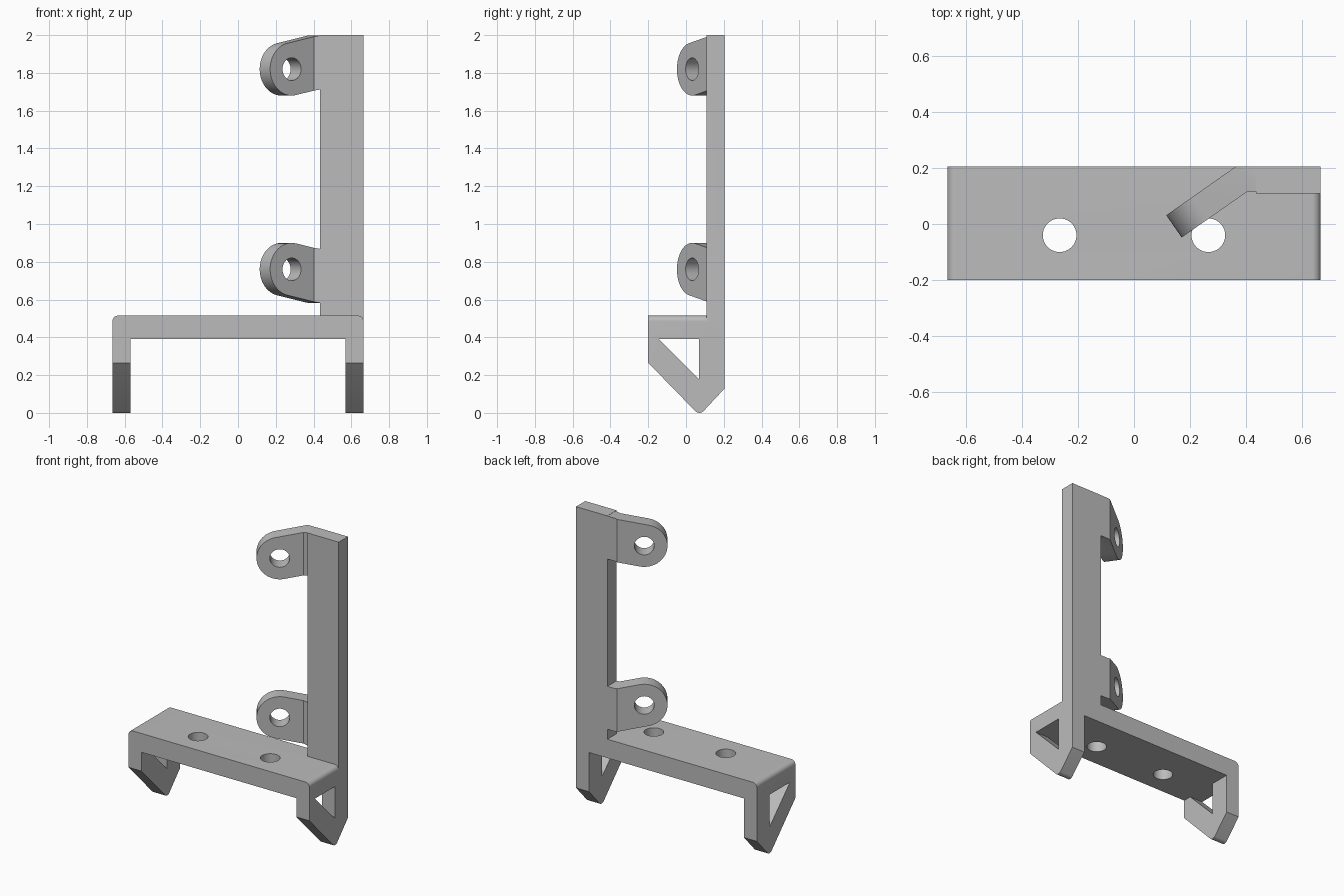
import bpy
import bmesh
from math import radians, cos, sin, tan
from mathutils import Vector

default = bpy.data.objects.get("Cube")
if default:
    bpy.data.objects.remove(default, do_unlink=True)

grey = bpy.data.materials.new("plain grey")
grey.use_nodes = True
colour = (0.5, 0.5, 0.5, 1)
grey.diffuse_color = colour
grey.node_tree.nodes["Principled BSDF"].inputs["Base Color"].default_value = colour

X, Y, Z = Vector((1, 0, 0)), Vector((0, 1, 0)), Vector((0, 0, 1))


def prism(name, points, u, v, start, end, origin=Vector()):
    """Extrude a 2D outline, drawn on axes u and v, between two offsets."""
    bm = bmesh.new()
    base = [bm.verts.new(origin + u * a + v * b + start) for a, b in points]
    face = bm.faces.new(base)
    grown = bmesh.ops.extrude_face_region(bm, geom=[face])["geom"]
    moved = [g for g in grown if isinstance(g, bmesh.types.BMVert)]
    bmesh.ops.translate(bm, verts=moved, vec=end - start)
    bmesh.ops.recalc_face_normals(bm, faces=bm.faces)
    mesh = bpy.data.meshes.new(name)
    bm.to_mesh(mesh)
    bm.free()
    mesh.materials.append(grey)
    obj = bpy.data.objects.new(name, mesh)
    bpy.context.collection.objects.link(obj)
    return obj


def arc(cx, cy, r, a0, a1, n):
    angles = [radians(a0 + (a1 - a0) * i / n) for i in range(n + 1)]
    return [(cx + r * cos(a), cy + r * sin(a)) for a in angles]


def circle(cx, cy, r):
    return arc(cx, cy, r, 0, 360, 40)[:-1]


def combine(target, tool, operation):
    """Apply a boolean and remove the tool."""
    mod = target.modifiers.new("combine", 'BOOLEAN')
    mod.operation = operation
    mod.solver = 'EXACT'
    mod.object = tool
    bpy.ops.object.select_all(action='DESELECT')
    bpy.context.view_layer.objects.active = target
    target.select_set(True)
    bpy.ops.object.modifier_apply(modifier=mod.name)
    bpy.data.objects.remove(tool, do_unlink=True)


# Base: rounded deck with two legs, trimmed to the pointed side shape
W, INNER, TOP, UNDER, BACK = 0.665, 0.57, 0.515, 0.39, 0.205
r = 0.03
front_outline = ([(W, -0.1)] + arc(W - r, TOP - r, r, 0, 90, 8)
                 + arc(r - W, TOP - r, r, 90, 180, 8)
                 + [(-W, -0.1), (-INNER, -0.1), (-INNER, UNDER),
                    (INNER, UNDER), (INNER, -0.1)])
bracket = prism("bracket", front_outline, X, Z, Y * -0.4, Y * 0.4)
side_outline = ([(-0.2, 0.7), (-0.2, 0.265)]
                + arc(0.071, 0.03, 0.03, 225, 315, 6)
                + [(BACK, 0.13), (BACK, 0.7)])
combine(bracket, prism("side_shape", side_outline, Y, Z, X * -0.9, X * 0.9), 'INTERSECT')

# Triangular leg windows and round deck holes
window = [(-0.143, UNDER), (0.07, UNDER), (0.07, 0.177)]
combine(bracket, prism("leg_windows", window, Y, Z, X * -0.9, X * 0.9), 'DIFFERENCE')
for x in (-0.265, 0.265):
    combine(bracket, prism("deck_hole", circle(x, -0.04, 0.06), X, Y,
                           Z * 0.2, Z * 0.8), 'DIFFERENCE')

# Upright post
post = [(0.435, 0.108), (W, 0.108), (W, BACK), (0.435, BACK)]
combine(bracket, prism("post", post, X, Y, Z * 0.45, Z * 2), 'UNION')

# Bent ears: plan shape trimmed to a tapered, round-ended outline
along = Vector((cos(radians(35)), sin(radians(35)), 0))
normal = Vector((-along.y, along.x, 0))
tip = Vector((0.17, -0.048, 0))
plan = [(0.115, 0.031), (0.17, -0.048), (0.403, 0.115), (0.5, 0.115),
        (0.5, 0.19), (0.45, BACK), (0.363, BACK)]
for name, height, tilt in (("upper_ear", 1.82, 11.5), ("lower_ear", 0.76, -11.5)):
    R, root = 0.14, 0.318
    rise = tan(radians(tilt)) * root
    shift = height - tan(radians(tilt)) * R
    half = R / cos(radians(tilt))
    high, low = shift + rise + half, shift + rise - half
    high = min(high, 2.0)
    outline = (arc(R, height, R, 90 + tilt, 270 + tilt, 28)
               + [(root, low), (0.8, low), (0.8, high), (root, high)])
    ear = prism(name, plan, X, Y, Z * (height - 0.3), Z * (height + 0.3))
    combine(ear, prism("ear_shape", outline, along, Z, normal * -0.5,
                       normal * 0.5, tip), 'INTERSECT')
    combine(ear, prism("ear_hole", circle(R, height, 0.06), along, Z,
                       normal * -0.3, normal * 0.3, tip), 'DIFFERENCE')
    combine(bracket, ear, 'UNION')

bpy.ops.object.select_all(action='DESELECT')
bpy.context.view_layer.objects.active = bracket
bracket.select_set(True)
bpy.ops.object.shade_smooth_by_angle(angle=radians(25))
